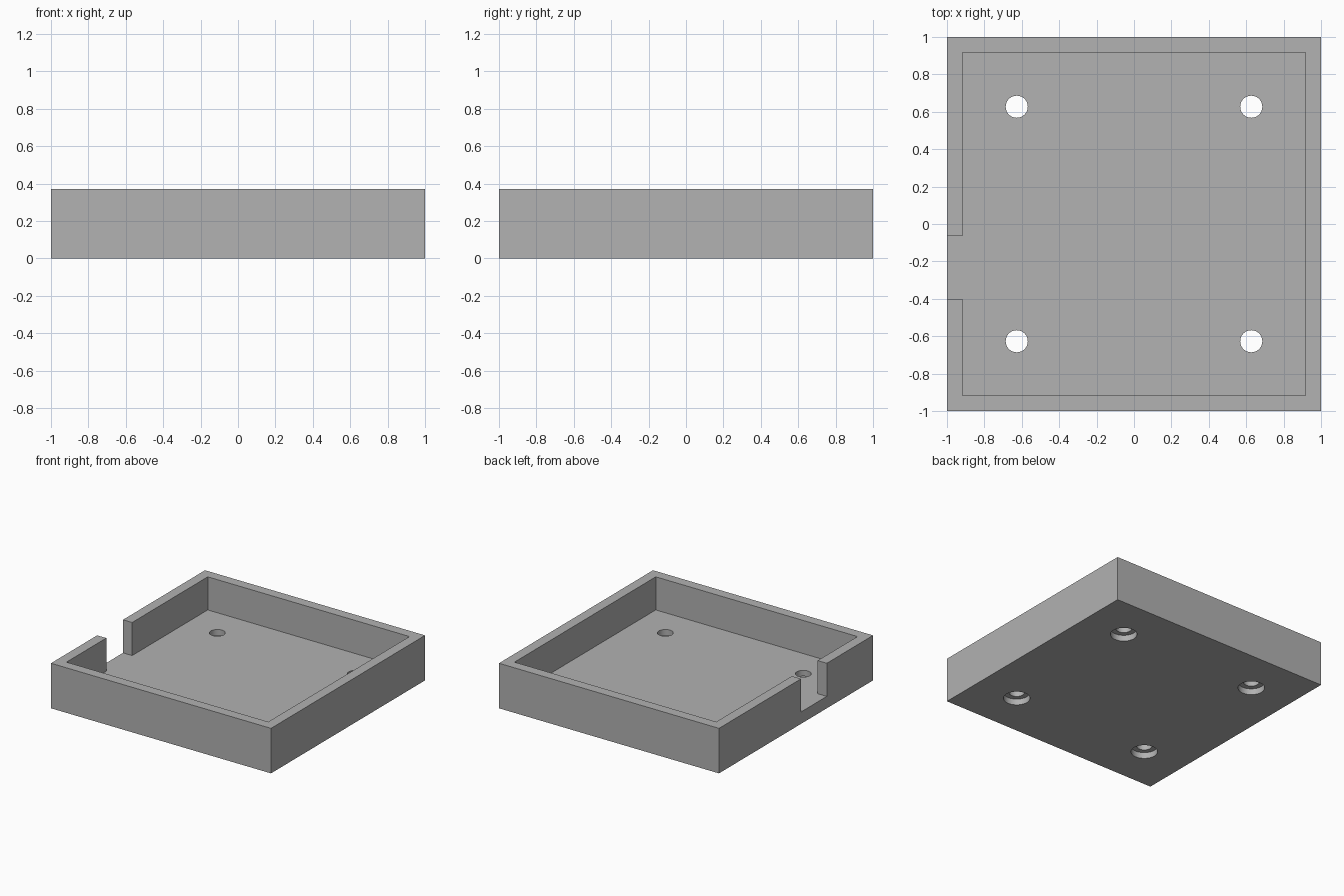
import bpy, bmesh, math
from mathutils import Matrix

HEIGHT, FLOOR = 0.37, 0.098
INNER = 0.917
HOLE_POS, HOLE_R = 0.627, 0.059
BORE_R, BORE_DEPTH = 0.1, 0.05

cube = bpy.data.objects.get("Cube")
if cube:
    bpy.data.objects.remove(cube, do_unlink=True)

grey = bpy.data.materials.new("plain grey")
grey.use_nodes = True
colour = (0.445, 0.445, 0.445, 1)
grey.diffuse_color = colour
grey.node_tree.nodes["Principled BSDF"].inputs["Base Color"].default_value = colour


def prism(name, outline, z0, z1):
    """Extrude a flat outline between two heights."""
    bm = bmesh.new()
    face = bm.faces.new([bm.verts.new((x, y, z0)) for x, y in outline])
    side = bmesh.ops.extrude_face_region(bm, geom=[face])
    top = [v for v in side["geom"] if isinstance(v, bmesh.types.BMVert)]
    bmesh.ops.translate(bm, verts=top, vec=(0, 0, z1 - z0))
    bmesh.ops.recalc_face_normals(bm, faces=bm.faces)
    mesh = bpy.data.meshes.new(name)
    bm.to_mesh(mesh)
    bm.free()
    mesh.materials.append(grey)
    obj = bpy.data.objects.new(name, mesh)
    bpy.context.collection.objects.link(obj)
    return obj


def circle(cx, cy, r, sides=48):
    steps = [math.tau * i / sides for i in range(sides)]
    return [(cx + r * math.cos(a), cy + r * math.sin(a)) for a in steps]


def cut(target, cutter):
    """Subtract the cutter for good, then discard it."""
    cutter.hide_render = True
    mod = target.modifiers.new("cut", 'BOOLEAN')
    mod.operation, mod.solver, mod.object = 'DIFFERENCE', 'EXACT', cutter
    bpy.context.view_layer.objects.active = target
    bpy.ops.object.modifier_apply(modifier=mod.name)
    bpy.data.objects.remove(cutter, do_unlink=True)


# Square block
tray = prism("open_tray", [(-1, -1), (1, -1), (1, 1), (-1, 1)], 0, HEIGHT)

# Pocket, with the side-wall notch in the same outline
pocket = [(-INNER, -INNER), (INNER, -INNER), (INNER, INNER), (-INNER, INNER),
          (-INNER, -0.065), (-1.2, -0.065), (-1.2, -0.4), (-INNER, -0.4)]
cut(tray, prism("pocket_cutter", pocket, FLOOR, HEIGHT + 0.2))

# Four screw holes, counterbored from below
for sx in (-1, 1):
    for sy in (-1, 1):
        x, y = sx * HOLE_POS, sy * HOLE_POS
        cut(tray, prism("bore_cutter", circle(x, y, BORE_R), -0.1, BORE_DEPTH))
        cut(tray, prism("hole_cutter", circle(x, y, HOLE_R), 0.02, FLOOR + 0.1))

# Smooth hole walls, sharp edges
bpy.ops.object.select_all(action='DESELECT')
tray.select_set(True)
bpy.context.view_layer.objects.active = tray
bpy.ops.object.shade_smooth_by_angle(angle=math.radians(30))
